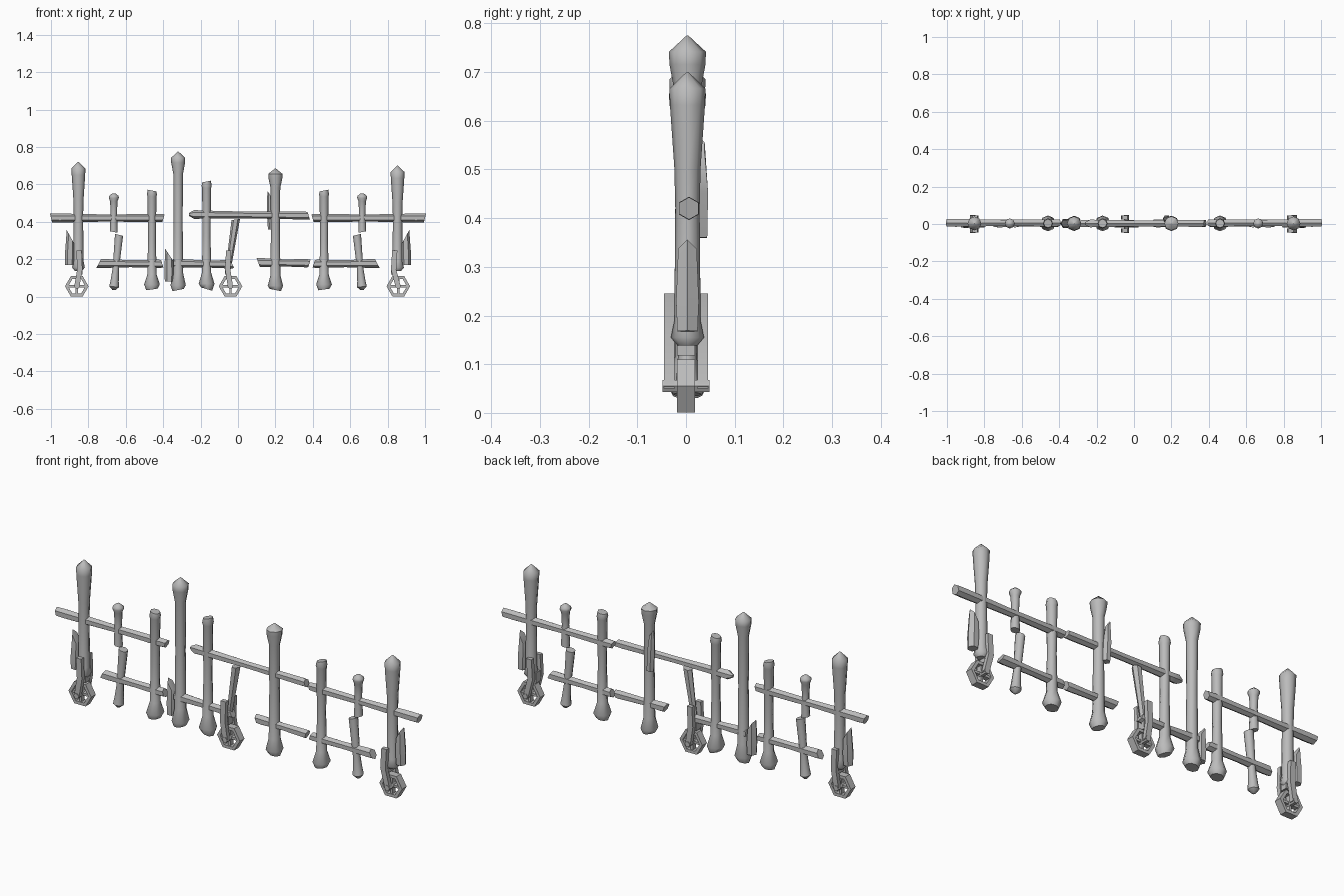
import bpy, math
from mathutils import Vector

if "Cube" in bpy.data.objects:
    bpy.data.objects.remove(bpy.data.objects["Cube"], do_unlink=True)

mat = bpy.data.materials.new("weathered_grey")
mat.use_nodes = True
GREY = (0.5, 0.5, 0.5, 1)
mat.diffuse_color = GREY
mat.node_tree.nodes["Principled BSDF"].inputs["Base Color"].default_value = GREY
parts = []


def loft(name, rings, closed=False):
    """Skin a row of rings, capped at both ends unless the row is closed."""
    n, m = len(rings[0]), len(rings)
    faces = []
    for i in range(m if closed else m - 1):
        a, b = i * n, (i + 1) % m * n
        faces += [(a + k, a + (k + 1) % n, b + (k + 1) % n, b + k) for k in range(n)]
    if not closed:
        faces += [tuple(reversed(range(n))), tuple(range((m - 1) * n, m * n))]
    mesh = bpy.data.meshes.new(name)
    mesh.from_pydata([p for r in rings for p in r], [], faces)
    mesh.materials.append(mat)
    ob = bpy.data.objects.new(name, mesh)
    bpy.context.collection.objects.link(ob)
    parts.append(ob)
    return ob


def limb(name, a, b, profile, cut_a=0, cut_b=0, y=0.003, sides=8):
    """Turned stick from a to b (x, z); profile is (fraction, radius); cuts slant the ends."""
    a, b = Vector((a[0], y, a[1])), Vector((b[0], y, b[1]))
    d = (b - a).normalized()
    u = Vector((0, 1, 0)).cross(d)
    v = d.cross(u)
    rings = []
    for i, (t, r) in enumerate(profile):
        cut = cut_a if i == 0 else cut_b if i == len(profile) - 1 else 0
        ring = []
        for k in range(sides):
            w = math.tau * k / sides
            off = r * math.cos(w)
            ring.append(a.lerp(b, t) + u * off + v * r * math.sin(w) + d * cut * off)
        rings.append(ring)
    return loft(name, rings)


def plate(name, outline, y0, y1):
    """Extrude an x-z outline from y0 to y1."""
    return loft(name, [[(x, y, z) for x, z in outline] for y in (y1, y0)])


def bar(name, path, half, y0, y1):
    """Bent flat strip of constant width along an upward x-z path."""
    plate(name, [(x - half, z) for x, z in path] +
          [(x + half, z) for x, z in reversed(path)], y0, y1)


def wheel(label, x, fork):
    """Six-sided wheel with cross spokes, axle, stem and a fork on both sides."""
    z, depth = 0.055, 0.018
    rings = []
    for k in range(6):
        c, s = math.cos(k * math.tau / 6), math.sin(k * math.tau / 6)
        rings.append([(x + r * c, y, z + r * s) for r, y in
                      ((0.063, -depth), (0.063, depth), (0.046, depth), (0.046, -depth))])
    loft(label + "_wheel_rim", rings, closed=True)
    for name, w, h in (("spoke_upright", 0.006, 0.045), ("spoke_level", 0.05, 0.006)):
        plate(label + "_" + name, [(x - w, z - h), (x + w, z - h), (x + w, z + h),
                                   (x - w, z + h)], -0.012, 0.012)
    hub = [(x + 0.014 * math.cos(k * math.pi / 3), z + 0.014 * math.sin(k * math.pi / 3))
           for k in range(6)]
    plate(label + "_axle", hub, -0.048, 0.048)
    top = fork[1]
    bar(label + "_fork_stem", [(top[0], 0.118), (top[0], 0.17)], 0.014, -0.018, 0.018)
    for side, y0, y1 in (("front", -0.045, -0.024), ("back", 0.024, 0.045)):
        bar(label + "_fork_" + side, fork, 0.014, y0, y1)


# Profiles for the kinds of stick
HANGING = [(0, 0.02), (0.03, 0.034), (0.09, 0.027), (0.5, 0.025), (0.65, 0.027),
           (0.88, 0.036), (0.94, 0.037), (1, 0.002)]
STANDING = [(0, 0.03), (0.035, 0.041), (0.12, 0.027), (0.5, 0.024), (0.84, 0.026),
            (0.92, 0.037), (0.955, 0.038), (1, 0.002)]
BROKEN = [(0, 0.03), (0.05, 0.042), (0.15, 0.025), (0.5, 0.021), (0.94, 0.024),
          (0.96, 0.027), (1, 0.023)]
SMALL_TOP = [(0, 0.021), (0.5, 0.017), (0.8, 0.02), (0.88, 0.027), (0.93, 0.026), (1, 0.008)]
SMALL_FOOT = [(0, 0.008), (0.06, 0.026), (0.16, 0.022), (0.4, 0.017), (1, 0.022)]
SHARD = [(0, 0.024), (0.4, 0.027), (1, 0.022)]
RAIL = [(0, 0.023), (0.08, 0.024), (0.5, 0.019), (0.95, 0.022), (1, 0.02)]

# Matching end sections of the fence
for side, s, top in (("right", -1, 0.72), ("left", 1, 0.70)):
    limb(side + "_end_post", (s * 0.853, 0.138), (s * 0.853, top), HANGING)
    limb(side + "_broken_post", (s * 0.46, 0.038), (s * 0.46, 0.567), BROKEN, 0.15, 0.2 * s)
    limb(side + "_upper_stake", (s * 0.664, 0.345), (s * 0.664, 0.552), SMALL_TOP, 0.2 * s)
    limb(side + "_lower_stake", (s * 0.664, 0.035), (s * 0.636, 0.33), SMALL_FOOT, 0, 0.15 * s)
    limb(side + "_shard", (s * 0.9, 0.168), (s * 0.895, 0.318), SHARD, 0, 1.7 * s, sides=6)
    limb(side + "_upper_rail", (s, 0.42), (s * 0.398, 0.42), RAIL, -0.25 * s, 0.3 * s,
         y=0.006, sides=6)
    limb(side + "_lower_rail", (s * 0.745, 0.177), (s * 0.405, 0.175), RAIL, 0.5 * s, -0.3 * s,
         sides=6)

# Middle posts
limb("tall_post", (-0.32, 0.035), (-0.32, 0.775), STANDING, 0.2)
limb("middle_post", (0.2, 0.035), (0.2, 0.685), STANDING, -0.2)
limb("middle_broken_post", (-0.168, 0.04), (-0.168, 0.615), BROKEN, -0.3, 0.2)
limb("tall_post_shard", (-0.367, 0.08), (-0.367, 0.222), SHARD, 0, -1.5, sides=6)
limb("middle_post_shard", (0.178, 0.36), (0.17, 0.545), [(0, 0.018), (0.5, 0.02), (1, 0.012)],
     0, -1.8, y=0.028, sides=6)
limb("leaning_brace", (-0.052, 0.15), (-0.012, 0.412),
     [(0, 0.014), (0.4, 0.017), (1, 0.022)], 0, 0.3, sides=6)

# Middle rails
limb("middle_upper_rail", (-0.262, 0.439), (0.378, 0.433),
     [(0, 0.008), (0.045, 0.024), (0.1, 0.022), (0.5, 0.018), (0.95, 0.021), (1, 0.02)],
     0, 0.3, sides=6)
limb("middle_lower_rail_right", (-0.345, 0.178), (-0.03, 0.172), RAIL, 0, 0.5, sides=6)
limb("middle_lower_rail_left", (0.108, 0.182), (0.382, 0.178), RAIL, 0.4, -0.3, sides=6)

# Wheels
wheel("right", -0.862, [(-0.862, 0.05), (-0.846, 0.145), (-0.85, 0.245)])
wheel("middle", -0.04, [(-0.04, 0.05), (-0.055, 0.145), (-0.05, 0.245)])
wheel("left", 0.857, [(0.857, 0.05), (0.832, 0.145), (0.838, 0.245)])

# Soft shading on round sticks, crisp edges elsewhere
bpy.ops.object.select_all(action="DESELECT")
for ob in parts:
    ob.select_set(True)
bpy.context.view_layer.objects.active = parts[0]
bpy.ops.object.shade_smooth_by_angle(angle=math.radians(50))
